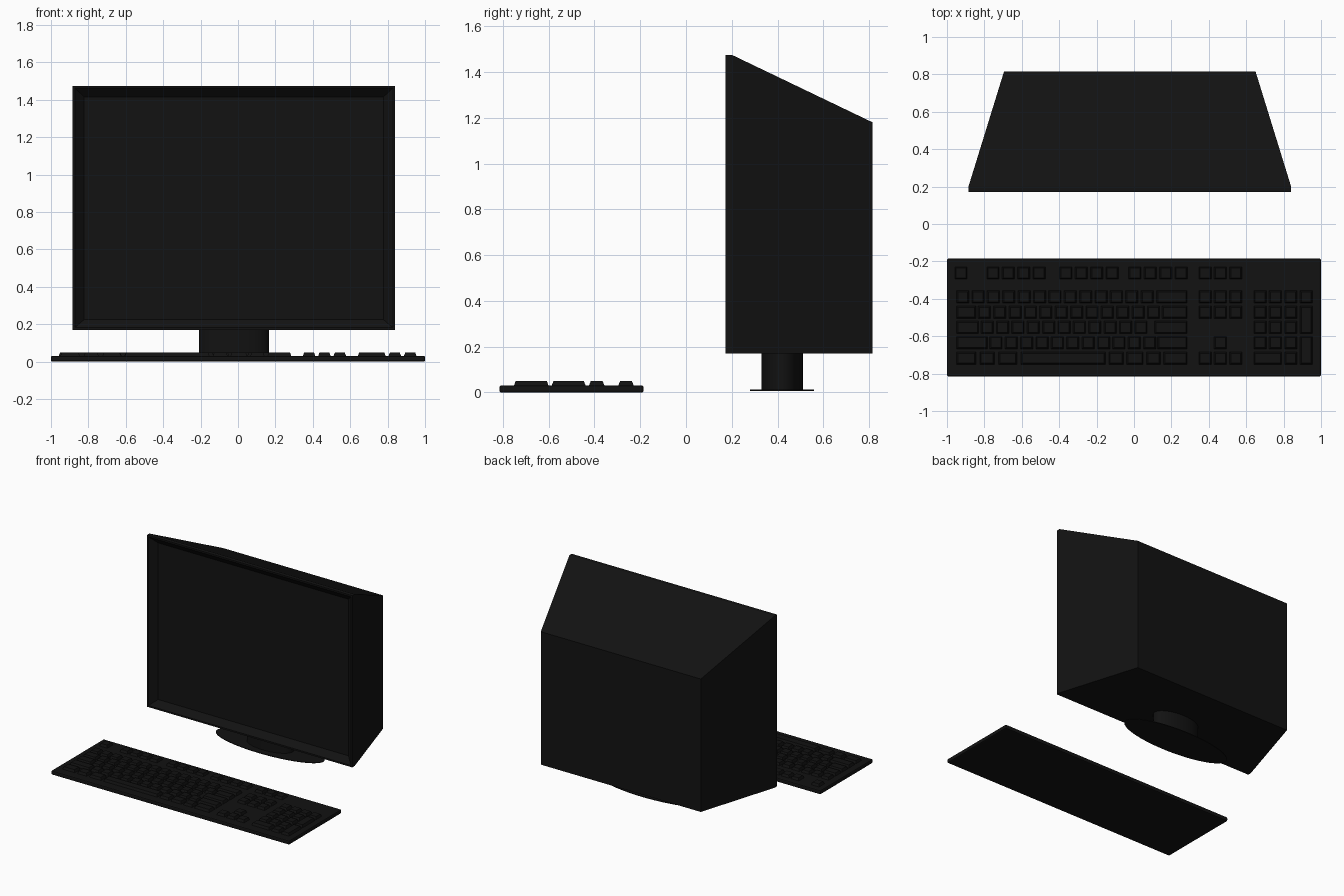
import bpy, bmesh

if "Cube" in bpy.data.objects:
    bpy.data.objects.remove(bpy.data.objects["Cube"])

black = bpy.data.materials.new("black_plastic")
black.diffuse_color = (0.006, 0.006, 0.006, 1)
black.use_nodes = True
black.node_tree.nodes["Principled BSDF"].inputs["Base Color"].default_value = black.diffuse_color
CX = -0.0225  # monitor centre line


def finish(name, bm):
    bmesh.ops.recalc_face_normals(bm, faces=bm.faces[:])
    mesh = bpy.data.meshes.new(name)
    bm.to_mesh(mesh)
    bm.free()
    obj = bpy.data.objects.new(name, mesh)
    bpy.context.collection.objects.link(obj)
    mesh.materials.append(black)
    return obj


def loft(bm, loops):
    """Skin a chain of equal-length point loops and cap both ends."""
    rings = [[bm.verts.new(p) for p in loop] for loop in loops]
    for a, b in zip(rings, rings[1:]):
        for i in range(len(a)):
            j = (i + 1) % len(a)
            bm.faces.new((a[i], a[j], b[j], b[i]))
    bm.faces.new(rings[0])
    bm.faces.new(rings[-1])


def rect_xz(hw, y, z0, z1):
    return [(CX - hw, y, z0), (CX + hw, y, z0), (CX + hw, y, z1), (CX - hw, y, z1)]


def rect_xy(x0, x1, y0, y1, z):
    return [(x0, y0, z), (x1, y0, z), (x1, y1, z), (x0, y1, z)]


# Monitor: recessed screen, sloped frame, rim, tapered case
bm = bmesh.new()
loft(bm, [rect_xz(0.80, 0.215, 0.225, 1.415),
          rect_xz(0.85, 0.172, 0.182, 1.463),
          rect_xz(0.8625, 0.172, 0.17, 1.475),
          rect_xz(0.8625, 0.20, 0.17, 1.475),
          rect_xz(0.6725, 0.815, 0.17, 1.18)])
finish("monitor_case", bm)


# Stand: oval neck and thin oval base
def oval(name, rx, ry, z0, z1):
    bpy.ops.mesh.primitive_cylinder_add(vertices=64, radius=1, depth=1,
                                        location=(CX, 0.42, (z0 + z1) / 2))
    obj = bpy.context.object
    obj.name = name
    obj.scale = (rx, ry, z1 - z0)
    bpy.ops.object.transform_apply(location=False, rotation=False, scale=True)
    obj.data.materials.append(black)
    bpy.ops.object.shade_smooth_by_angle()


oval("stand_neck", 0.187, 0.09, 0.01, 0.18)
oval("stand_base", 0.447, 0.14, 0.007, 0.012)

# Keyboard body with softened edges
bm = bmesh.new()
loft(bm, [rect_xy(-1, 1, -0.815, -0.185, z) for z in (0.0, 0.031)])
body = finish("keyboard_body", bm)
bev = body.modifiers.new("bevel", 'BEVEL')
bev.width = 0.008
bev.segments = 2

# Keys: tapered caps
ROWS = [-0.262, -0.39, -0.472, -0.553, -0.634, -0.718]
P, H = 0.0822, 0.034  # key pitch and half size
keys = bmesh.new()


def key(x0, x1, top, bottom=None):
    y1 = ROWS[top] + H
    y0 = ROWS[top if bottom is None else bottom] - H
    t = 0.008
    loft(keys, [rect_xy(x0, x1, y0, y1, 0.029),
                rect_xy(x0 + t, x1 - t, y0 + t, y1 - t, 0.05)])


def run(x, n, row):
    for i in range(n):
        key(x + i * P - H, x + i * P + H, row)


# Function row
run(-0.925, 1, 0)
for x in (-0.754, -0.364, 0.005):
    run(x, 4, 0)

# Main block: single keys, then wide keys as (row, left, right)
run(-0.916, 13, 1)
run(-0.80, 12, 2)
run(-0.785, 11, 3)
run(-0.738, 11, 4)
WIDE = [(1, 0.12, 0.285), (2, -0.95, -0.845), (2, 0.15, 0.285),
        (3, -0.95, -0.83), (3, 0.11, 0.285), (4, -0.95, -0.782),
        (4, 0.125, 0.285), (5, -0.95, -0.845), (5, -0.825, -0.745),
        (5, -0.725, -0.625), (5, -0.605, -0.152), (5, -0.135, -0.055),
        (5, -0.04, 0.05), (5, 0.066, 0.142), (5, 0.158, 0.285)]
for row, x0, x1 in WIDE:
    key(x0, x1, row)

# Navigation and arrow keys
for row in (0, 1, 2, 5):
    run(0.38, 3, row)
run(0.38 + P, 1, 4)

# Number pad with two tall keys and one wide key
run(0.674, 4, 1)
for row in (2, 3, 4):
    run(0.674, 3, row)
key(0.674 - H, 0.674 + P + H, 5)
run(0.674 + 2 * P, 1, 5)
for top, bottom in ((2, 3), (4, 5)):
    key(0.921 - H, 0.921 + H, top, bottom)
finish("keyboard_keys", keys)
